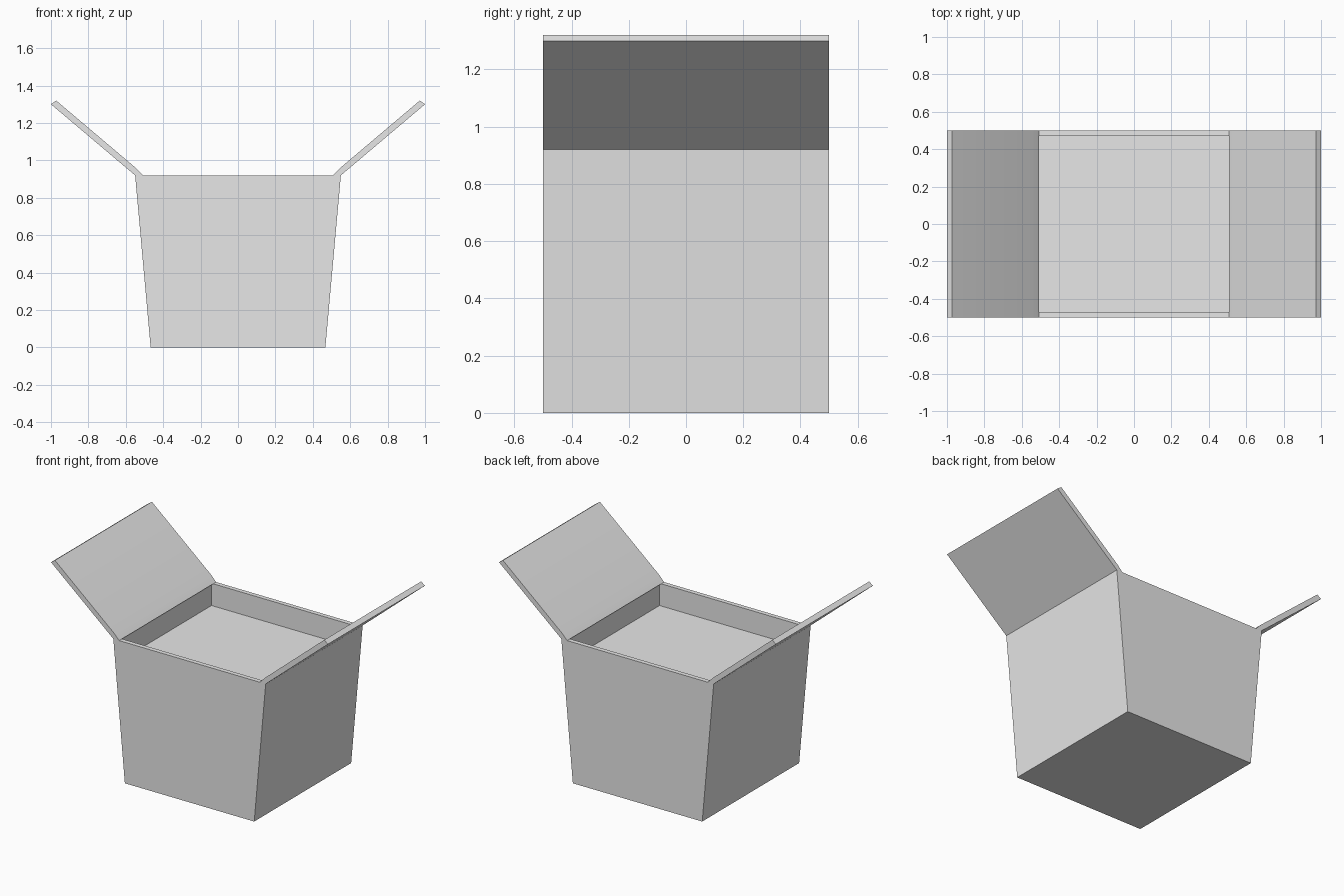
import bpy, bmesh

cube = bpy.data.objects.get("Cube")
if cube:
    bpy.data.objects.remove(cube, do_unlink=True)

HALF_DEPTH = 0.5
RIM_Z = 0.92
TOP_X, BASE_X = 0.55, 0.467
WALL = 0.042
FLOOR_Z = 0.775

grey = bpy.data.materials.new("plain grey")
grey.use_nodes = True
grey.diffuse_color = (0.8, 0.8, 0.8, 1)
grey.node_tree.nodes["Principled BSDF"].inputs["Base Color"].default_value = (0.8, 0.8, 0.8, 1)


def finish(name, bm):
    """Turn a bmesh into a named, shaded object."""
    bmesh.ops.recalc_face_normals(bm, faces=bm.faces[:])
    mesh = bpy.data.meshes.new(name)
    bm.to_mesh(mesh)
    bm.free()
    mesh.materials.append(grey)
    obj = bpy.data.objects.new(name, mesh)
    bpy.context.collection.objects.link(obj)
    bpy.ops.object.select_all(action="DESELECT")
    obj.select_set(True)
    bpy.context.view_layer.objects.active = obj
    bpy.ops.object.shade_smooth_by_angle(angle=0.5)
    return obj


# Box body: sides flare towards the top, with a shallow straight-walled recess
bm = bmesh.new()
bmesh.ops.create_cube(bm, size=2)
for v in bm.verts:
    top = v.co.z > 0
    v.co.x *= TOP_X if top else BASE_X
    v.co.y *= HALF_DEPTH
    v.co.z = RIM_Z if top else 0
lid = max(bm.faces, key=lambda f: f.calc_center_median().z)
bmesh.ops.inset_region(bm, faces=[lid], thickness=WALL)
ext = bmesh.ops.extrude_discrete_faces(bm, faces=[lid])
for v in ext["faces"][0].verts:
    v.co.z = FLOOR_Z
finish("box_body", bm)

# Open flap: slanted panel with a small bend at the hinge, mirrored to both sides
profile = [(TOP_X, RIM_Z), (1.0, 1.30), (0.972, 1.32),
           (0.543, 0.957), (TOP_X - WALL, RIM_Z)]
bm = bmesh.new()
face = bm.faces.new([bm.verts.new((x, -HALF_DEPTH, z)) for x, z in profile])
ext = bmesh.ops.extrude_face_region(bm, geom=[face])
bmesh.ops.translate(bm, vec=(0, 2 * HALF_DEPTH, 0),
                    verts=[g for g in ext["geom"] if isinstance(g, bmesh.types.BMVert)])
flaps = finish("side_flaps", bm)
flaps.modifiers.new("mirror", "MIRROR").use_axis[0] = True
